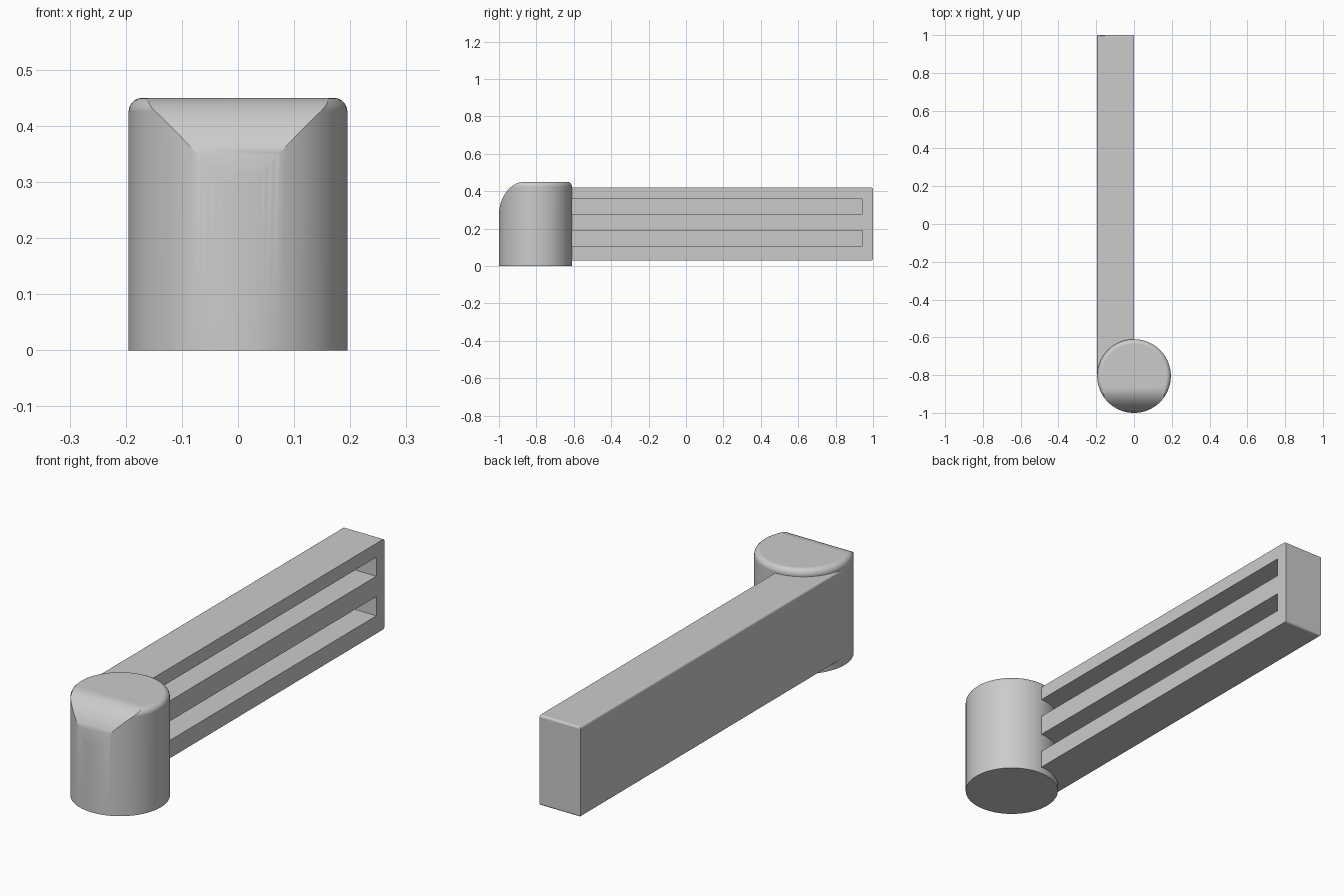
import bpy
import bmesh
import math
from mathutils import Matrix, Vector

if "Cube" in bpy.data.objects:
    bpy.data.objects.remove(bpy.data.objects["Cube"], do_unlink=True)

R = 0.195           # post radius
CY = R - 1.0        # post centre along y
TOP = 0.45          # post height

grey = bpy.data.materials.new("plain_grey")
grey.use_nodes = True
grey.diffuse_color = (0.6, 0.6, 0.6, 1)
grey.node_tree.nodes["Principled BSDF"].inputs["Base Color"].default_value = (0.6, 0.6, 0.6, 1)


def to_object(name, bm):
    bmesh.ops.recalc_face_normals(bm, faces=bm.faces)
    mesh = bpy.data.meshes.new(name)
    bm.to_mesh(mesh)
    bm.free()
    mesh.materials.append(grey)
    ob = bpy.data.objects.new(name, mesh)
    bpy.context.collection.objects.link(ob)
    return ob


def box(lo, hi):
    bm = bmesh.new()
    lo, hi = Vector(lo), Vector(hi)
    size = hi - lo
    m = Matrix.Translation((lo + hi) / 2) @ Matrix.Diagonal((*size, 1))
    bmesh.ops.create_cube(bm, size=1, matrix=m)
    return bm


def activate(ob):
    bpy.ops.object.select_all(action='DESELECT')
    ob.select_set(True)
    bpy.context.view_layer.objects.active = ob


def cut(ob, cutter):
    cutter.hide_render = True
    mod = ob.modifiers.new("cut", 'BOOLEAN')
    mod.operation = 'DIFFERENCE'
    mod.solver = 'EXACT'
    mod.object = cutter
    activate(ob)
    bpy.ops.object.modifier_apply(modifier=mod.name)
    bpy.data.objects.remove(cutter, do_unlink=True)


def finish(ob):
    activate(ob)
    bpy.ops.object.shade_smooth_by_angle(angle=math.radians(32))
    mod = ob.modifiers.new("normals", 'WEIGHTED_NORMAL')
    mod.keep_sharp = True


# Round post with a softened top rim
bm = bmesh.new()
bmesh.ops.create_cone(bm, cap_ends=True, segments=96, radius1=R, radius2=R, depth=TOP,
                      matrix=Matrix.Translation((0, CY, TOP / 2)))
rim = [e for e in bm.edges if all(v.co.z > TOP - 0.01 for v in e.verts)]
bmesh.ops.bevel(bm, geom=rim, offset=0.025, segments=5, profile=0.5, affect='EDGES')
post = to_object("post", bm)

# Rounded slope sweeping from the front of the post up to its top
y0, z0, ry, rz = -0.865, 0.265, 0.136, TOP - 0.265
outline = [(y0 - ry * math.sin(a), z0 + rz * math.cos(a))
           for a in (math.pi / 2 * i / 20 for i in range(21))]
outline += [(-1.1, z0), (-1.1, 0.55), (y0, 0.55)]
bm = bmesh.new()
face = bm.faces.new([bm.verts.new((-0.4, y, z)) for y, z in outline])
side = bmesh.ops.extrude_face_region(bm, geom=[face])["geom"]
bmesh.ops.translate(bm, vec=(0.8, 0, 0),
                    verts=[g for g in side if isinstance(g, bmesh.types.BMVert)])
cut(post, to_object("slope_cutter", bm))
finish(post)

# Long arm, flush with one side of the post, with softened outer and end edges
bm = box((-R, CY, 0.03), (0, 1, 0.42))
soft = []
for e in bm.edges:
    a, b = (v.co for v in e.verts)
    along_side = a.x < -0.1 and b.x < -0.1 and abs(a.y - b.y) > 1
    along_end = a.y > 0.9 and b.y > 0.9 and abs(a.x - b.x) > 0.1
    if along_side or along_end:
        soft.append(e)
bmesh.ops.bevel(bm, geom=soft, offset=0.01, segments=4, profile=0.5, affect='EDGES')
arm = to_object("arm", bm)

# Two long slots in the inner side of the arm
for low, high in ((0.107, 0.19), (0.278, 0.36)):
    cut(arm, to_object("slot_cutter", box((-0.14, -0.72, low), (0.1, 0.945, high))))
finish(arm)
